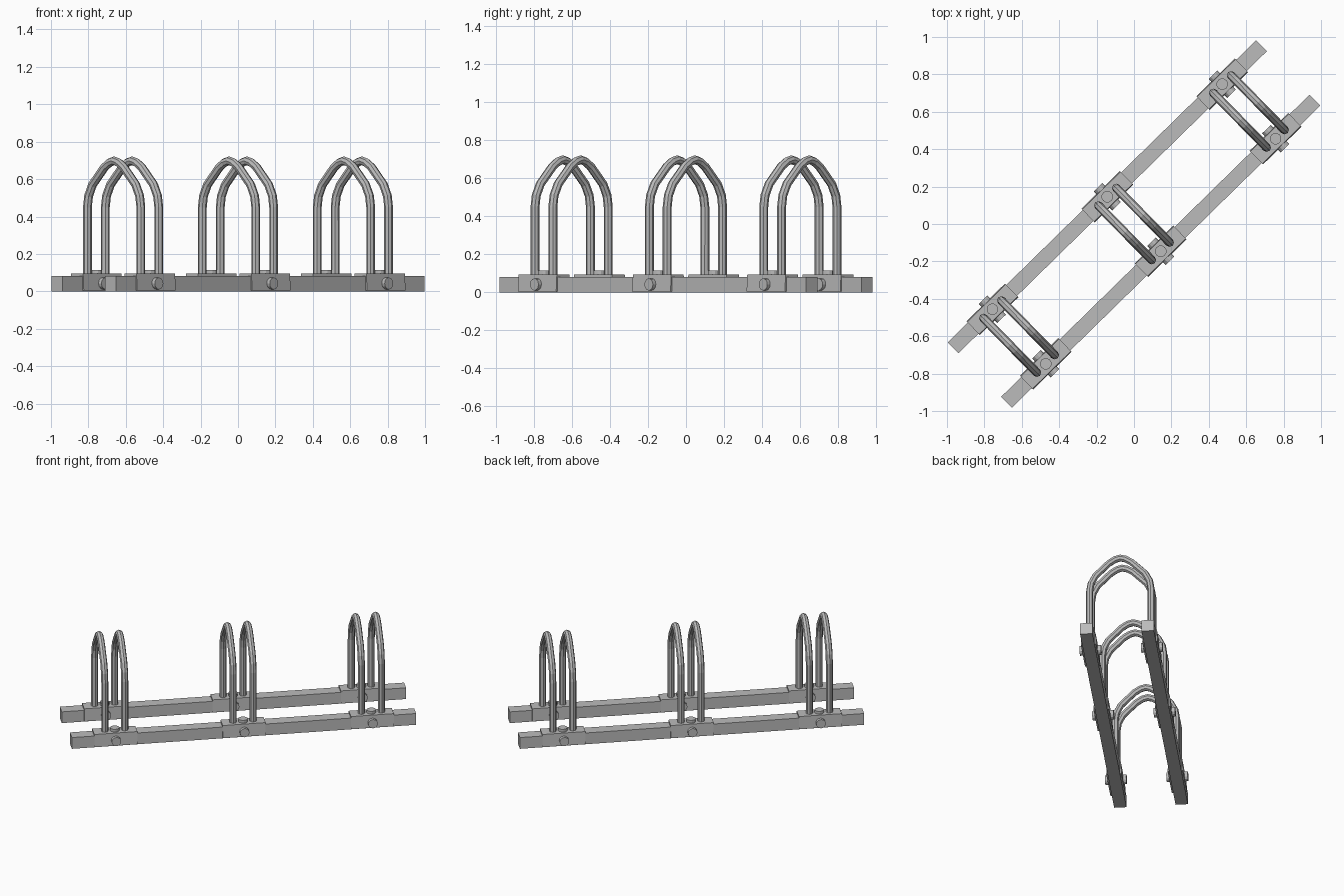
import bpy, bmesh, math
from mathutils import Matrix, Vector

if "Cube" in bpy.data.objects:
    bpy.data.objects.remove(bpy.data.objects["Cube"])


def material(name, value):
    m = bpy.data.materials.new(name)
    m.use_nodes = True
    m.diffuse_color = (value, value, value, 1)
    m.node_tree.nodes["Principled BSDF"].inputs["Base Color"].default_value = (value, value, value, 1)
    return m


STEEL = material("galvanised steel", 0.5)
TURN = Matrix.Rotation(math.radians(44.4), 4, 'Z')   # rack stands diagonally
OFFSET, PITCH, GAP = 0.204, 0.86, 0.067


def finish(name, bm):
    mesh = bpy.data.meshes.new(name)
    bmesh.ops.recalc_face_normals(bm, faces=bm.faces)
    bm.to_mesh(mesh)
    bm.free()
    mesh.materials.append(STEEL)
    ob = bpy.data.objects.new(name, mesh)
    ob.matrix_world = TURN
    bpy.context.collection.objects.link(ob)
    return ob


def box(name, centre, size, flare=0.0):
    bm = bmesh.new()
    bmesh.ops.create_cube(bm, size=1)
    for v in bm.verts:
        low = v.co.z < 0
        v.co = Vector(centre) + v.co * Vector(size)
        if low:
            v.co.y += math.copysign(flare, v.co.y - centre[1])
    return finish(name, bm)


def cylinder(name, centre, radius, depth, rotation=Matrix(), sides=12):
    bm = bmesh.new()
    bmesh.ops.create_cone(bm, cap_ends=True, segments=sides, radius1=radius, radius2=radius,
                          depth=depth, matrix=Matrix.Translation(centre) @ rotation)
    return finish(name, bm)


def hoop(name, x):
    # Pointed arch: one half, then mirrored
    half = [(0.204, 0.09), (0.204, 0.45), (0.195, 0.51), (0.165, 0.57), (0.075, 0.662), (0.035, 0.688)]
    path = half + [(0, 0.698)] + [(-u, z) for u, z in reversed(half)]
    curve = bpy.data.curves.new(name, 'CURVE')
    curve.dimensions = '3D'
    curve.bevel_depth = 0.0235
    curve.bevel_resolution = 2
    curve.use_fill_caps = True
    line = curve.splines.new('POLY')
    line.points.add(len(path) - 1)
    for p, (u, z) in zip(line.points, path):
        p.co = (x, u, z, 1)
    line.use_smooth = False
    curve.materials.append(STEEL)
    ob = bpy.data.objects.new(name, curve)
    ob.matrix_world = TURN
    bpy.context.collection.objects.link(ob)


SIDEWAYS = Matrix.Rotation(math.pi / 2, 4, 'X')
for side, label in ((1, "back"), (-1, "front")):
    y = side * OFFSET
    box(label + "_rail", (0, y, 0.041), (2.308, 0.082, 0.082))
    for i in range(3):
        x = (i - 1) * PITCH
        tag = f"{label}_{i + 1}"
        # Sleeve clamp with its bolts
        box("clamp_" + tag, (x, y, 0.05), (0.288, 0.092, 0.09), 0.005)
        cylinder("top_bolt_" + tag, (x, y, 0.102), 0.031, 0.026)
        cylinder("side_bolt_" + tag, (x, y, 0.042), 0.032, 0.142, SIDEWAYS)

for i in range(3):
    for s in (-1, 1):
        hoop(f"hoop_{i + 1}_{'left' if s > 0 else 'right'}", (i - 1) * PITCH + s * GAP)
